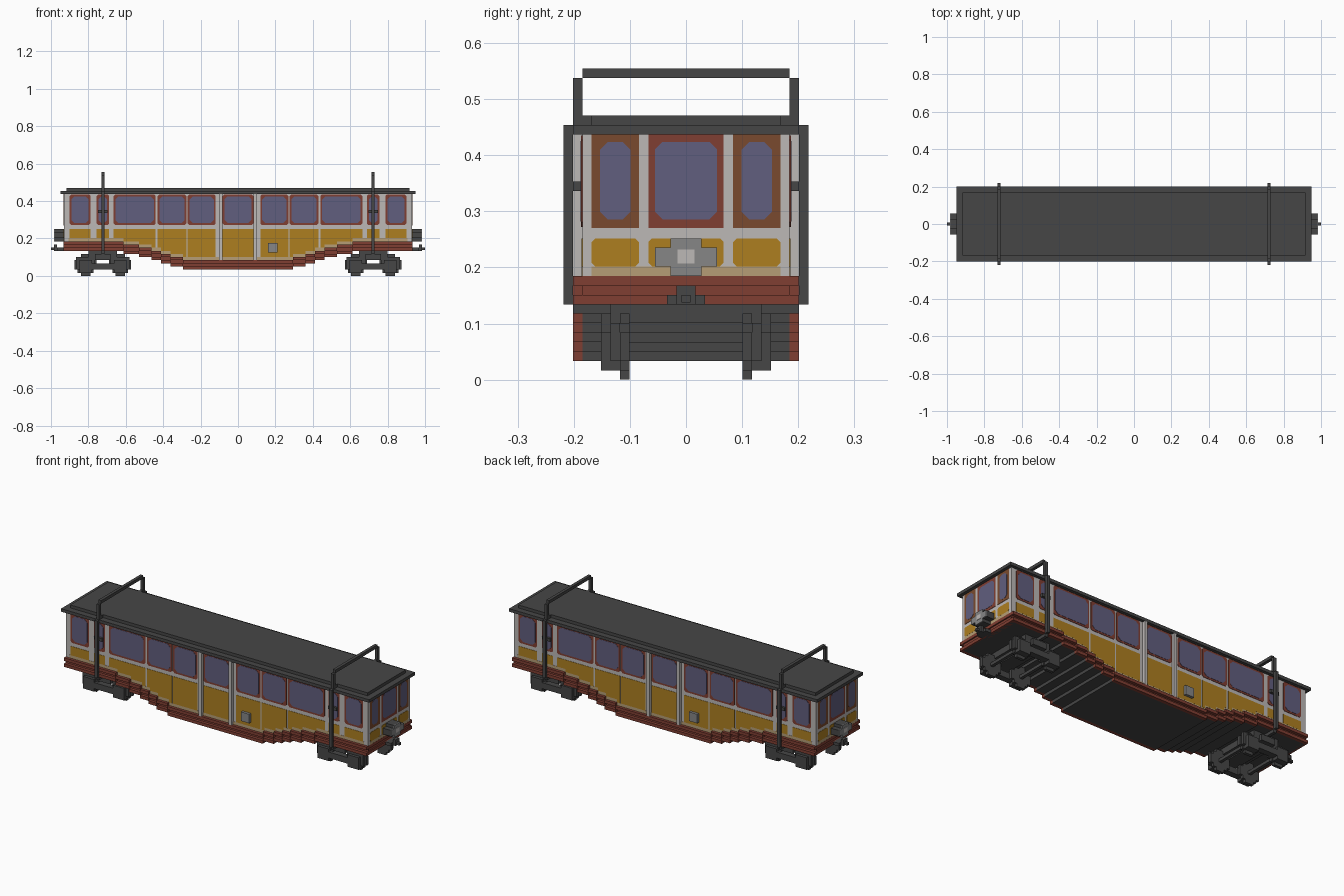
import bpy, bmesh

if "Cube" in bpy.data.objects:
    bpy.data.objects.remove(bpy.data.objects["Cube"])

V = 2 / 119          # one block; all sizes below are in blocks


def material(name, rgb):
    lin = [((c / 255 + 0.055) / 1.055) ** 2.4 for c in rgb] + [1]
    m = bpy.data.materials.new(name)
    m.use_nodes = True
    m.diffuse_color = lin
    b = m.node_tree.nodes["Principled BSDF"]
    b.inputs["Base Color"].default_value = lin
    b.inputs["Roughness"].default_value = 0.9
    return m


DARK = material("dark grey", (70, 70, 70))
RED = material("rust red", (128, 62, 50))
BROWN = material("brown", (122, 74, 46))
YELLOW = material("ochre yellow", (174, 127, 32))
WHITE = material("off white", (188, 184, 182))
BLUE = material("window blue", (97, 94, 126))
TAN = material("tan", (182, 158, 118))
GREY = material("mid grey", (134, 134, 134))


class Part:
    """Collects prisms and becomes one flat-shaded object."""

    def __init__(self, name, mat):
        self.name, self.mat, self.bm = name, mat, bmesh.new()

    def prism(self, pts, axis, a, b):
        """Extrude a (horizontal, z) outline along x or y from a to b."""
        ends = []
        for t in (a, b):
            ends.append([self.bm.verts.new((t * V, u * V, z * V) if axis == "x"
                                           else (u * V, t * V, z * V)) for u, z in pts])
        self.bm.faces.new(ends[0])
        self.bm.faces.new(ends[1])
        for i in range(len(pts)):
            j = (i + 1) % len(pts)
            self.bm.faces.new((ends[0][i], ends[0][j], ends[1][j], ends[1][i]))

    def box(self, x0, x1, y0, y1, z0, z1):
        self.prism([(x0, z0), (x1, z0), (x1, z1), (x0, z1)], "y", y0, y1)

    def done(self):
        bmesh.ops.recalc_face_normals(self.bm, faces=self.bm.faces)
        me = bpy.data.meshes.new(self.name)
        self.bm.to_mesh(me)
        self.bm.free()
        me.materials.append(self.mat)
        bpy.context.collection.objects.link(bpy.data.objects.new(self.name, me))


BREAKS = (17.5, 21.5, 24.5, 27.5, 31.5, 36.5)   # where the belly rises one block


def belly(x):
    return 2 + sum(abs(x) > b for b in BREAKS)


def stepped(x0, x1, lo, hi=None, top=None):
    """Outline following the belly, offset lo to hi, or up to a flat top."""
    xs = sorted([x0, x1] + [s * b for b in BREAKS for s in (-1, 1) if x0 < s * b < x1])
    low, high = [], []
    for a, b in zip(xs, xs[1:]):
        s = belly((a + b) / 2)
        low += [(a, s + lo), (b, s + lo)]
        high += [(a, s + (hi or 0)), (b, s + (hi or 0))]
    return low + ([(x1, top), (x0, top)] if top else high[::-1])


def clipped(u0, u1, z0, z1, c):
    """Rectangle with cut corners."""
    return [(u0 + c, z0), (u1 - c, z0), (u1, z0 + c), (u1, z1 - c),
            (u1 - c, z1), (u0 + c, z1), (u0, z1 - c), (u0, z0 + c)]


SIDES = (-1, 1)

# Floor, sill and walls
floor = Part("underframe", DARK)
floor.prism(stepped(-55, 55, 0, 3), "y", -10.95, 10.95)
floor.done()
walls = Part("body_walls", WHITE)
walls.prism(stepped(-55.4, 55.4, 3, top=26), "y", -11, 11)
for s in SIDES:
    for x in (-5.5, 5.5):
        walls.prism(stepped(x - .5, x + .5, 3, top=26), "y", s * 11, s * 12)
walls.done()
sill = Part("sill_rails", RED)
for s in SIDES:
    for k, y in ((0, 12), (1, 11), (2, 12)):
        sill.prism(stepped(-55.5, 55.5, k, k + 1), "y", s * 10.9, s * y)
        sill.box(s * 54, s * (55.5 if y == 12 else 55.1), -10.9, 10.9, 8 + k, 9 + k)
sill.done()
strip = Part("lower_trim", TAN)
for s in SIDES:
    strip.prism(stepped(-54, 54, 3, 4), "y", s * 11, s * 11.08)
    strip.box(s * 55.4, s * 55.48, -10, 10, 11, 12)
strip.done()

# Side windows and panels, as x ranges of the glass
glass_x = [(-4.3, 4.3)]
for a, b in ((7.7, 15.4), (17, 25), (26.8, 39), (41.6, 44.4), (47.5, 53)):
    glass_x += [(a, b), (-b, -a)]
frames = Part("window_frames", RED)
end_frames = Part("end_window_frames", BROWN)
glass = Part("window_glass", BLUE)
panels = Part("yellow_panels", YELLOW)
for s in SIDES:
    for a, b in glass_x:
        frames.prism(clipped(a - .6, b + .6, 16.2, 25.9, .5), "y", s * 11, s * 11.12)
        glass.prism(clipped(a, b, 16.8, 25.3, 1), "y", s * 11, s * 11.2)
        panels.prism(stepped(a - .6, b + .6, 4, top=15), "y", s * 11, s * 11.1)
    # End windows and panels
    for a, b, m, part in ((-10, -5, .9, end_frames), (-4, 4, .7, frames), (5, 10, .9, end_frames)):
        part.prism([(a, 16.1), (b, 16.1), (b, 26), (a, 26)], "x", s * 55.4, s * 55.5)
        glass.prism(clipped(a + m, b - m, 17, 25.2, .8), "x", s * 55.4, s * 55.56)
        panels.prism(clipped(a, b, 12, 15, .4), "x", s * 55.4, s * 55.5)
for p in (frames, end_frames, glass, panels):
    p.done()

# Roof
roof = Part("roof", DARK)
roof.box(-56.5, 56.5, -12, 12, 26, 27)
roof.box(-54.5, 54.5, -10, 10, 27, 28)
roof.done()

# Hoops over the roof with side posts
hoops = Part("roof_hoops", DARK)
for x in (-43, 43):
    a, b = x - .5, x + .5
    for s in SIDES:
        hoops.box(a, b, s * 12, s * 13, 8, 27)
        hoops.box(a, b, s * 10, s * 12, 27, 28)
        hoops.box(a, b, s * 11, s * 12, 28, 32)
        hoops.box(a - 1, b + 1, s * 11, s * 12, 20, 21)
    hoops.box(a, b, -11, 11, 32, 33)
    hoops.box(a, b, -12, 12, 7, 8)
hoops.done()

# Bogies
bogies = Part("bogie_frames", DARK)
wheels = Part("wheels", DARK)
for c in (-43, 43):
    bogies.box(c - 2.5, c + 2.5, -9, 9, 5, 7)
    bogies.box(c - 4.5, c + 4.5, -8, 8, 6, 8)
    for s in SIDES:
        bogies.box(c - 8.5, c + 8.5, s * 7, s * 8, 2, 4)
        bogies.box(c - 4, c + 4, s * 8, s * 9, 2, 4)
        x = c + s * 5.5
        bogies.box(x - .5, x + .5, -6, 6, 3, 4)
        for t in SIDES:
            bogies.box(x - 2, x + 2, t * 7, t * 9, 1, 5)
            bogies.box(x - 3, x + 3, t * 7, t * 8, 4, 6)
            for h, z0, z1 in ((1.5, 0, 7), (2.5, 1, 6), (3.5, 2, 5)):
                wheels.box(x - h, x + h, t * 6, t * 7, z0, z1)
bogies.done()
wheels.done()

# Couplers and headlamps
coupler = Part("couplers", DARK)
lamp = Part("headlamp_bodies", DARK)
lamp_face = Part("headlamp_faces", GREY)
bulb = Part("headlamp_bulbs", WHITE)
for s in SIDES:
    coupler.box(s * 55, s * 59.5, -.5, .5, 8.2, 9)
    coupler.box(s * 57.5, s * 58.5, -1, 1, 8, 10)
    coupler.box(s * 55, s * 57.5, -2, 2, 8, 9)
    for w, z0, z1 in ((2, 12, 14), (1, 11, 15)):
        y = w * 1.65
        lamp.box(s * 55.4, s * 58.2, -y, y, z0, z1)
        lamp_face.box(s * 58.2, s * 58.5, -y, y, z0, z1)
    bulb.box(s * 58.5, s * 58.6, -.9, .9, 12.3, 13.8)
for p in (coupler, lamp, lamp_face, bulb):
    p.done()

# Service box on each side
boxes = Part("service_boxes", GREY)
for s in SIDES:
    boxes.box(s * 9.5, s * 12.5, s * -11, s * -12, 7.4, 10.4)
boxes.done()
